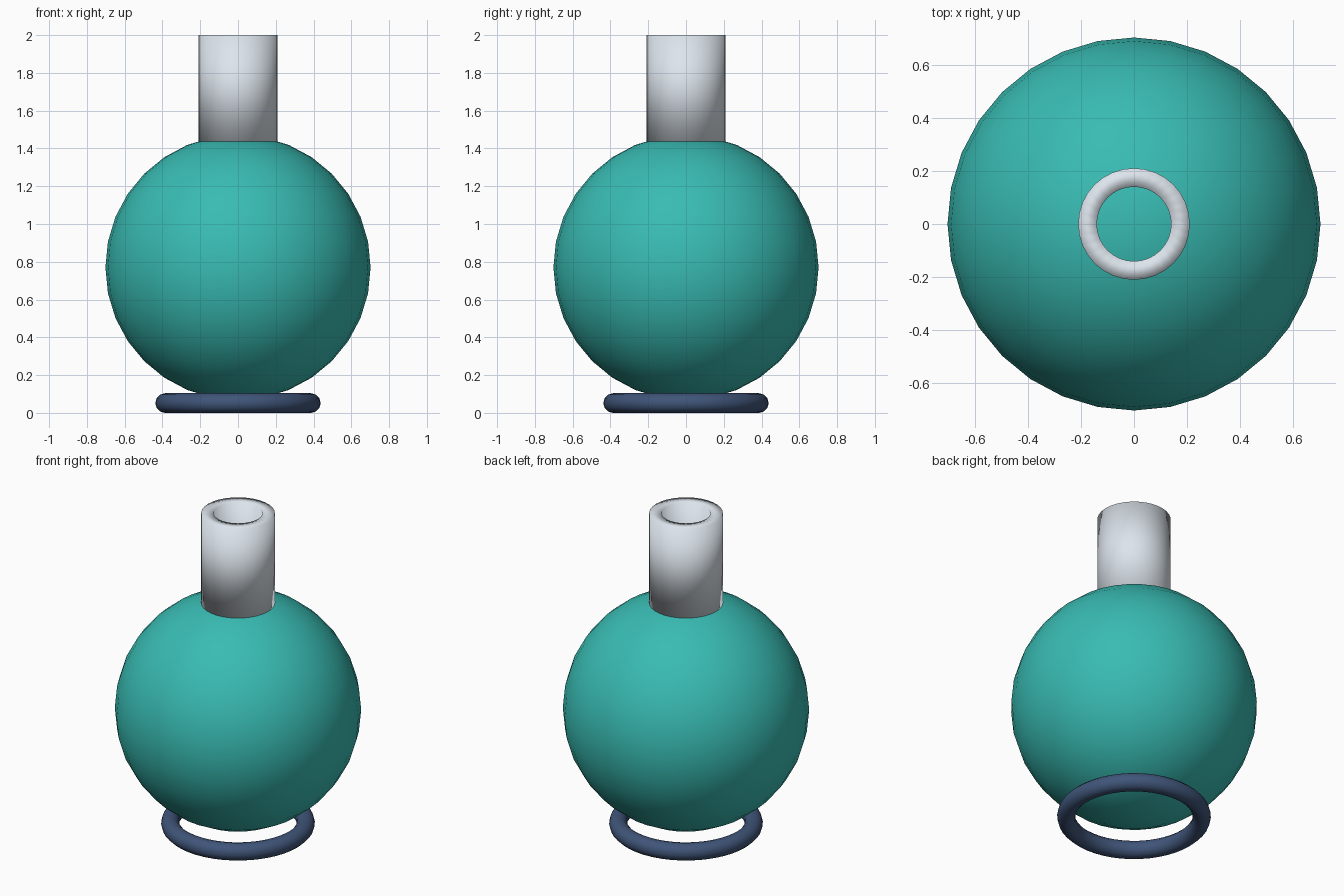
import bpy

if "Cube" in bpy.data.objects:
    bpy.data.objects.remove(bpy.data.objects["Cube"])

S = 0.702          # body radius
CZ = 0.77          # body centre height


def finish(name, color):
    """Name, smooth and colour the active object."""
    ob = bpy.context.object
    ob.name = name
    bpy.ops.object.shade_smooth()
    mat = bpy.data.materials.new(name + "_colour")
    mat.diffuse_color = (*color, 1)
    mat.use_nodes = True
    mat.node_tree.nodes["Principled BSDF"].inputs["Base Color"].default_value = mat.diffuse_color
    ob.data.materials.append(mat)
    return ob


# Round flask body
bpy.ops.mesh.primitive_uv_sphere_add(segments=32, ring_count=16, radius=S,
                                     location=(0, 0, CZ))
finish("flask_body", (0.04, 0.5, 0.45))

# Open tubular neck with wall thickness, its foot meeting the body
bottom, top = 1.435, 2.0
bpy.ops.mesh.primitive_cylinder_add(vertices=32, radius=0.21, depth=top - bottom,
                                    end_fill_type='NOTHING',
                                    location=(0, 0, (top + bottom) / 2))
neck = finish("flask_neck", (0.72, 0.78, 0.84))
wall = neck.modifiers.new("wall", 'SOLIDIFY')
wall.thickness = 0.07
wall.offset = -1

# Ring stand under the body
bpy.ops.mesh.primitive_torus_add(major_segments=48, minor_segments=12,
                                 major_radius=0.386, minor_radius=0.052,
                                 location=(0, 0, 0.052))
finish("ring_stand", (0.05, 0.09, 0.19))
